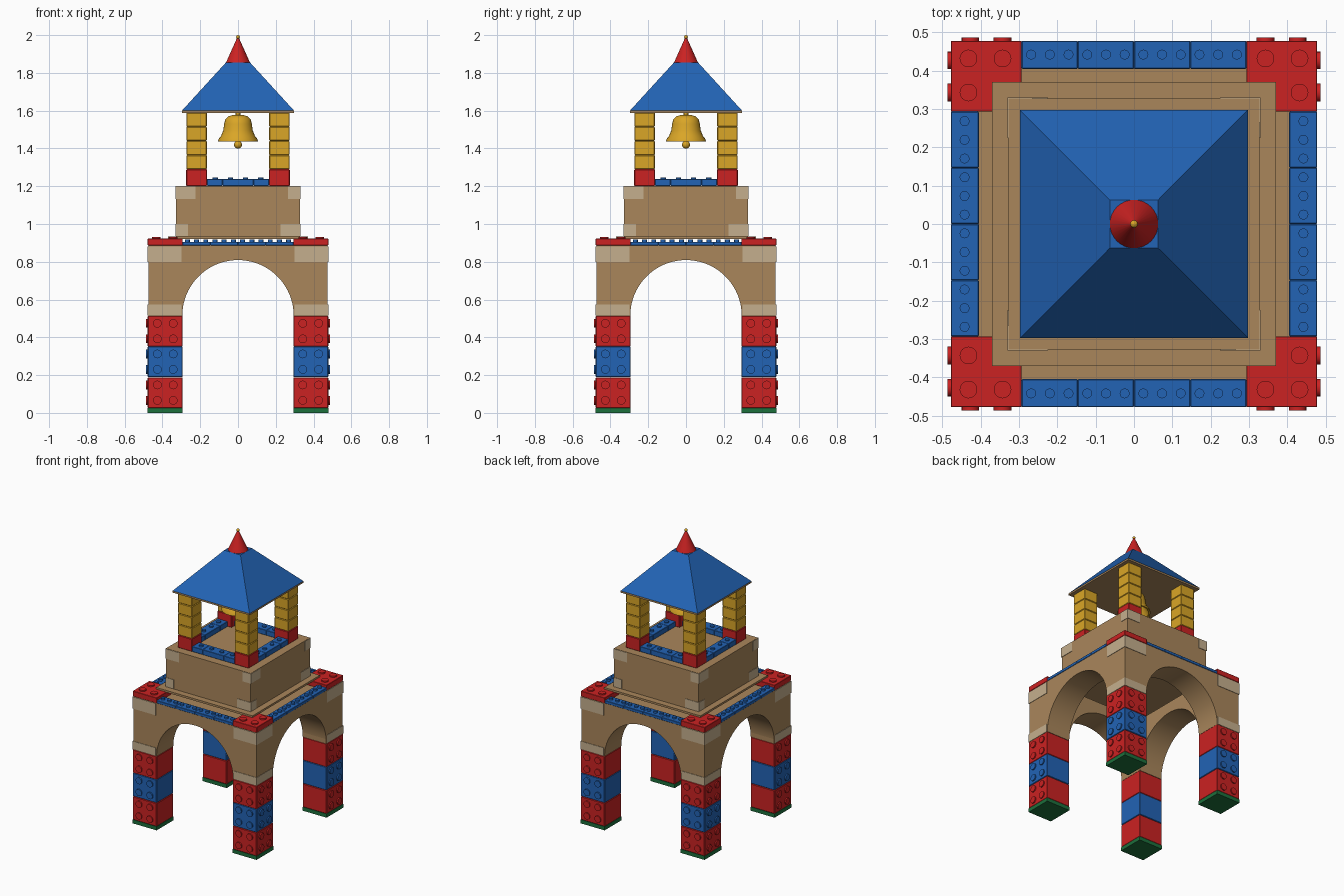
import bpy, bmesh, math
from mathutils import Matrix, Vector

if "Cube" in bpy.data.objects:
    bpy.data.objects.remove(bpy.data.objects["Cube"])


def colour(name, r, g, b):
    m = bpy.data.materials.new(name)
    m.diffuse_color = (r, g, b, 1)
    m.use_nodes = True
    m.node_tree.nodes["Principled BSDF"].inputs["Base Color"].default_value = m.diffuse_color
    return m


RED = colour("red", 0.60, 0.016, 0.016)
BLUE = colour("blue", 0.016, 0.125, 0.46)
GOLD = colour("gold", 0.70, 0.38, 0.02)
TAN = colour("tan", 0.40, 0.24, 0.105)
PALE = colour("pale_tan", 0.56, 0.43, 0.27)
GREEN = colour("green", 0.012, 0.16, 0.045)


def box(bm, lo, hi):
    lo, hi = Vector(lo), Vector(hi)
    m = Matrix.Translation((lo + hi) / 2) @ Matrix.Diagonal((*(hi - lo), 1))
    bmesh.ops.create_cube(bm, size=1, matrix=m)


def stud(bm, pos, radius, height, side=False, seg=16):
    # Short cylinder standing on a top face, or poking out of a front face
    m = Matrix.Rotation(math.pi / 2, 4, 'X') if side else Matrix.Identity(4)
    m = Matrix.Translation(pos) @ m @ Matrix.Translation((0, 0, height / 2))
    bmesh.ops.create_cone(bm, cap_ends=True, segments=seg, radius1=radius,
                          radius2=radius, depth=height, matrix=m)


def finish(bm, name, mat, spin=False, bevel=0, smooth=False):
    # Optionally repeat around the four sides, then make the object
    if spin:
        base = bm.faces[:]
        for k in range(1, 4):
            new = bmesh.ops.duplicate(bm, geom=base)["geom"]
            bmesh.ops.rotate(bm, verts=[v for v in new if isinstance(v, bmesh.types.BMVert)],
                             cent=(0, 0, 0), matrix=Matrix.Rotation(k * math.pi / 2, 3, 'Z'))
    bmesh.ops.recalc_face_normals(bm, faces=bm.faces)
    me = bpy.data.meshes.new(name)
    bm.to_mesh(me)
    bm.free()
    me.materials.append(mat)
    ob = bpy.data.objects.new(name, me)
    bpy.context.collection.objects.link(ob)
    if bevel:
        mod = ob.modifiers.new("edge", 'BEVEL')
        mod.width = bevel
        mod.segments = 1
    if smooth:
        bpy.ops.object.select_all(action='DESELECT')
        ob.select_set(True)
        bpy.context.view_layer.objects.active = ob
        bpy.ops.object.shade_smooth_by_angle(angle=math.radians(40))
    return ob


def prism(bm, profile, y0, y1):
    # Extrude an x-z outline along y
    f = bm.faces.new([bm.verts.new((x, y0, z)) for x, z in profile])
    r = bmesh.ops.extrude_face_region(bm, geom=[f])
    bmesh.ops.translate(bm, vec=(0, y1 - y0, 0),
                        verts=[v for v in r["geom"] if isinstance(v, bmesh.types.BMVert)])


def lathe(name, profile, mat, seg=32):
    bm = bmesh.new()
    vs = [bm.verts.new((r, 0, z)) for r, z in profile]
    es = [bm.edges.new(p) for p in zip(vs, vs[1:])]
    bmesh.ops.spin(bm, geom=vs + es, cent=(0, 0, 0), axis=(0, 0, 1),
                   angle=2 * math.pi, steps=seg)
    bmesh.ops.remove_doubles(bm, verts=bm.verts, dist=1e-5)
    return finish(bm, name, mat, smooth=True)


IN, OUT = 0.293, 0.478

# Legs: green foot plates and three stacked bricks with studs on the outer faces
bm = bmesh.new()
box(bm, (IN, -OUT, 0), (OUT, -IN, 0.026))
finish(bm, "foot_plate", GREEN, spin=True)
for name, mat, z in (("lower_leg_brick", RED, 0.026), ("middle_leg_brick", BLUE, 0.19),
                     ("upper_leg_brick", RED, 0.352)):
    bm = bmesh.new()
    box(bm, (IN, -OUT, z), (OUT, -IN, z + 0.162))
    finish(bm, name, mat, spin=True, bevel=0.003)
    bm = bmesh.new()
    for sx in (-1, 1):
        for x in (0.343, 0.427):
            for dz in (0.04, 0.122):
                stud(bm, (sx * x, -OUT, z + dz), 0.023, 0.008, side=True)
    finish(bm, name + "_studs", mat, spin=True, smooth=True)

# Arched walls: front and back carry the corner piers, sides fit between them
Z0, Z1, R = 0.514, 0.886, 0.295
arc = [(-R * math.cos(math.pi * i / 40), Z0 + R * math.sin(math.pi * i / 40)) for i in range(41)]
for name, half in (("front_back_arch", 0.475), ("side_arch", R)):
    bm = bmesh.new()
    ends = [(half, Z0)] if half > R else []
    prof = arc + ends + [(half, Z1), (-half, Z1)] + [(-x, z) for x, z in ends]
    prism(bm, prof, -0.475, -IN)
    prism(bm, prof, IN, 0.475)
    if half == R:
        bmesh.ops.rotate(bm, verts=bm.verts, cent=(0, 0, 0),
                         matrix=Matrix.Rotation(math.pi / 2, 3, 'Z'))
    finish(bm, name, TAN, smooth=True)

# Pale quoin stones on the arch corners
bm = bmesh.new()
for lo, hi in ((0.516, 0.573), (0.80, 0.882)):
    box(bm, (0.30, -0.478, lo), (0.478, -0.30, hi))
finish(bm, "arch_quoin", PALE, spin=True)

# Deck: red corner plates, blue border strips and their studs
bm = bmesh.new()
box(bm, (IN, -OUT, Z1), (OUT, -IN, 0.923))
finish(bm, "corner_plate", RED, spin=True, bevel=0.002)
bm = bmesh.new()
for x, y in ((0.432, -0.432), (0.343, -0.432), (0.432, -0.343)):
    stud(bm, (x, y, 0.923), 0.023, 0.009)
finish(bm, "corner_plate_studs", RED, spin=True, smooth=True)
bm = bmesh.new()
for i in range(4):
    x = -IN + i * IN / 2
    box(bm, (x, -OUT, Z1), (x + IN / 2, -0.405, 0.906))
finish(bm, "border_strip", BLUE, spin=True, bevel=0.002)
bm = bmesh.new()
for i in range(12):
    stud(bm, ((i - 5.5) * 0.0488, -0.442, 0.906), 0.013, 0.012, seg=12)
finish(bm, "border_strip_studs", BLUE, spin=True, smooth=True)

# Upper tower block on a ledge
bm = bmesh.new()
box(bm, (-0.371, -0.371, 0.921), (0.371, 0.371, 0.935))
finish(bm, "tower_ledge", TAN)
bm = bmesh.new()
box(bm, (-0.327, -0.327, 0.935), (0.327, 0.327, 1.202))
finish(bm, "tower_block", TAN)
bm = bmesh.new()
for a, b, lo, hi in ((0.065, 0.105, 1.132, 1.2), (0.105, 0.065, 0.937, 1.0)):
    box(bm, (0.33 - a, -0.33, lo), (0.33, -0.33 + b, hi))
finish(bm, "tower_quoin", PALE, spin=True)

# Belfry: red bases, golden brick columns, blue railing strips
bm = bmesh.new()
box(bm, (0.164, -0.274, 1.202), (0.274, -0.164, 1.29))
finish(bm, "column_base", RED, spin=True, bevel=0.003)
bm = bmesh.new()
for i in range(4):
    z = 1.29 + i * 0.075
    box(bm, (0.165, -0.273, z), (0.273, -0.165, z + 0.075))
finish(bm, "column_brick", GOLD, spin=True, bevel=0.004)
bm = bmesh.new()
for a, b in ((-0.164, -0.082), (-0.082, 0.082), (0.082, 0.164)):
    box(bm, (a, -0.272, 1.202), (b, -0.195, 1.238))
finish(bm, "railing_strip", BLUE, spin=True, bevel=0.002)
bm = bmesh.new()
for x in (-0.12, -0.04, 0.04, 0.12):
    stud(bm, (x, -0.234, 1.238), 0.014, 0.009, seg=12)
finish(bm, "railing_strip_studs", BLUE, spin=True, smooth=True)

# Roof: tan eave board, blue pyramid with a flat top, red spire
bm = bmesh.new()
box(bm, (-0.297, -0.297, 1.588), (0.297, 0.297, 1.6))
finish(bm, "eave_board", TAN)
bm = bmesh.new()
m = Matrix.Translation((0, 0, 1.728)) @ Matrix.Rotation(math.pi / 4, 4, 'Z')
bmesh.ops.create_cone(bm, cap_ends=True, segments=4, radius1=0.297 * math.sqrt(2),
                      radius2=0.063 * math.sqrt(2), depth=0.256, matrix=m)
finish(bm, "roof", BLUE)
lathe("spire", [(0, 1.856), (0.063, 1.856), (0.005, 1.985), (0, 1.985)], RED)
bm = bmesh.new()
bmesh.ops.create_uvsphere(bm, u_segments=16, v_segments=10, radius=0.01,
                          matrix=Matrix.Translation((0, 0, 1.99)))
finish(bm, "finial", GOLD, smooth=True)

# Bell with hanger and clapper
lathe("bell", [(0, 1.545), (0.055, 1.54), (0.065, 1.49), (0.094, 1.437), (0.105, 1.437),
               (0.104, 1.448), (0.09, 1.466), (0.078, 1.495), (0.073, 1.53), (0.067, 1.555),
               (0.052, 1.57), (0.03, 1.576), (0, 1.577)], GOLD)
bm = bmesh.new()
stud(bm, (0, 0, 1.57), 0.012, 0.02)
stud(bm, (0, 0, 1.42), 0.006, 0.125)
finish(bm, "bell_rod", GOLD, smooth=True)
bm = bmesh.new()
bmesh.ops.create_uvsphere(bm, u_segments=16, v_segments=10, radius=0.021,
                          matrix=Matrix.Translation((0, 0, 1.42)))
finish(bm, "clapper", GOLD, smooth=True)
